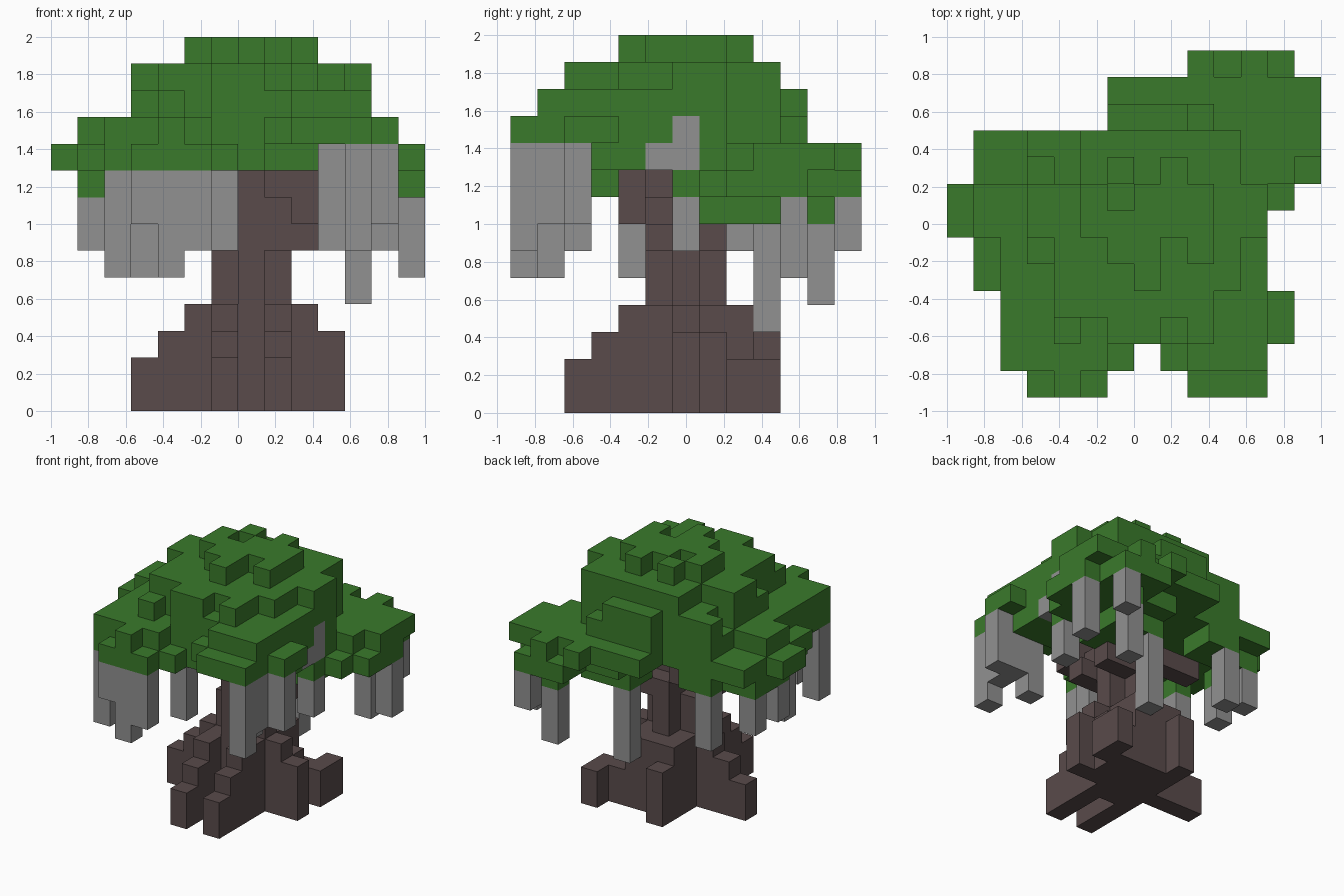
import bpy
import bmesh
from mathutils import Vector

cube = bpy.data.objects.get("Cube")
if cube:
    bpy.data.objects.remove(cube, do_unlink=True)

UNIT = 2 / 14
ORIGIN = Vector((-7, -6.5, 0))


def material(name, colour):
    mat = bpy.data.materials.new(name)
    mat.use_nodes = True
    mat.diffuse_color = (*colour, 1)
    mat.node_tree.nodes["Principled BSDF"].inputs["Base Color"].default_value = (*colour, 1)
    return mat


def span(value):
    """A single cell or an inclusive pair of cells."""
    first, last = value if isinstance(value, tuple) else (value, value)
    return range(first, last + 1)


class Blocks:
    """A part made of stacked cubes, meshed as one outer skin."""

    def __init__(self, name, mat):
        self.name, self.mat, self.cells = name, mat, set()

    def fill(self, x, y, z):
        self.cells |= {(i, j, k) for i in span(x) for j in span(y) for k in span(z)}

    def carve(self, x, y, z):
        self.cells -= {(i, j, k) for i in span(x) for j in span(y) for k in span(z)}

    def build(self):
        bm = bmesh.new()
        for cell in sorted(self.cells):
            for axis in range(3):
                for side in (-1, 1):
                    normal = Vector((0, 0, 0))
                    normal[axis] = side
                    if tuple(int(c + n) for c, n in zip(cell, normal)) in self.cells:
                        continue
                    u, v = Vector((0, 0, 0)), Vector((0, 0, 0))
                    u[(axis + 1) % 3] = side
                    v[(axis + 2) % 3] = 1
                    centre = Vector(cell) + ORIGIN + Vector((.5, .5, .5)) + normal / 2
                    corners = (-u - v, u - v, u + v, v - u)
                    bm.faces.new([bm.verts.new((centre + c / 2) * UNIT) for c in corners])
        bmesh.ops.remove_doubles(bm, verts=bm.verts, dist=UNIT / 100)
        bmesh.ops.dissolve_limit(bm, angle_limit=.01, verts=bm.verts, edges=bm.edges)
        mesh = bpy.data.meshes.new(self.name)
        bm.to_mesh(mesh)
        bm.free()
        mesh.materials.append(self.mat)
        bpy.context.collection.objects.link(bpy.data.objects.new(self.name, mesh))


green = material("leaf green", (.042, .195, .024))
brown = material("bark brown", (.1, .07, .07))
grey = material("vine grey", (.285, .285, .285))

# Cross-shaped trunk with its leaning upper half and branches
trunk = Blocks("trunk", brown)
trunk.fill(x=(6, 8), y=6, z=(0, 5))
trunk.fill(x=7, y=(5, 7), z=(0, 5))
trunk.fill(x=7, y=(5, 6), z=(6, 8))
trunk.fill(x=8, y=6, z=(6, 8))
trunk.fill(x=8, y=5, z=(6, 7))
trunk.fill(x=9, y=5, z=6)
trunk.fill(x=9, y=4, z=7)
trunk.fill(x=(8, 9), y=4, z=8)
trunk.fill(x=(7, 9), y=7, z=6)
trunk.fill(x=(4, 6), y=7, z=7)
trunk.build()

# Stepped roots
roots = Blocks("roots", brown)
roots.fill(x=(6, 8), y=(5, 7), z=(0, 3))
for column in (6, 8):
    for step in range(3):
        roots.fill(x=column, y=2 + step, z=(0, 1 + step))
for step in range(3):
    roots.fill(x=3 + step, y=6, z=(0, 1 + step))
roots.fill(x=9, y=6, z=(0, 3))
roots.fill(x=10, y=6, z=(0, 2))
roots.fill(x=10, y=(8, 9), z=(0, 1))
roots.fill(x=9, y=8, z=(0, 1))
roots.fill(x=9, y=7, z=(0, 2))
roots.fill(x=(6, 8), y=8, z=(0, 3))
roots.fill(x=6, y=9, z=(0, 2))
roots.build()

# Canopy, from the lowest tufts up
leaves = Blocks("canopy", green)
leaves.fill(x=(8, 10), y=(8, 9), z=7)
leaves.fill(x=10, y=7, z=7)
leaves.fill(x=11, y=11, z=7)
leaves.fill(x=(10, 12), y=(8, 12), z=8)
leaves.fill(x=12, y=7, z=8)
leaves.fill(x=13, y=(8, 10), z=8)
leaves.fill(x=(8, 9), y=(8, 10), z=8)
leaves.fill(x=(1, 4), y=8, z=8)
leaves.fill(x=(3, 4), y=9, z=8)
leaves.fill(x=1, y=(6, 7), z=8)
leaves.fill(x=2, y=(3, 4), z=8)
leaves.fill(x=11, y=(6, 7), z=8)

# Wide skirt
for column in (9, 11):
    leaves.fill(x=column, y=12, z=9)
leaves.fill(x=(6, 13), y=(9, 11), z=9)
leaves.fill(x=(1, 12), y=8, z=9)
leaves.fill(x=(1, 5), y=9, z=9)
leaves.fill(x=(0, 11), y=7, z=9)
leaves.fill(x=(0, 10), y=6, z=9)
leaves.fill(x=(1, 10), y=(4, 5), z=9)
leaves.fill(x=11, y=(3, 4), z=9)
leaves.fill(x=(2, 10), y=3, z=9)
leaves.fill(x=(2, 7), y=2, z=9)
leaves.fill(x=(2, 6), y=1, z=9)
leaves.fill(x=(3, 5), y=0, z=9)

# Front lobes and main shelf
leaves.fill(x=4, y=0, z=10)
leaves.fill(x=(9, 11), y=0, z=10)
leaves.fill(x=(2, 5), y=1, z=10)
leaves.fill(x=(8, 11), y=1, z=10)
leaves.fill(x=(2, 12), y=(2, 3), z=10)
leaves.fill(x=(2, 11), y=(4, 5), z=10)
leaves.fill(x=(1, 11), y=(6, 7), z=10)
leaves.carve(x=11, y=6, z=10)
leaves.fill(x=(3, 10), y=(8, 9), z=10)
leaves.fill(x=(6, 9), y=10, z=10)

# Upper dome
leaves.fill(x=(9, 11), y=1, z=11)
leaves.fill(x=4, y=2, z=11)
leaves.fill(x=(6, 11), y=2, z=11)
leaves.fill(x=(4, 11), y=(3, 4), z=11)
leaves.fill(x=(3, 11), y=(5, 7), z=11)
leaves.fill(x=(4, 10), y=(8, 9), z=11)
leaves.fill(x=3, y=9, z=11)
leaves.fill(x=(6, 8), y=10, z=11)
for column in (6, 7, 9):
    leaves.fill(x=column, y=2, z=12)
leaves.fill(x=(4, 9), y=3, z=12)
leaves.fill(x=(4, 10), y=(4, 5), z=12)
leaves.fill(x=(3, 11), y=(6, 7), z=12)
leaves.fill(x=(5, 10), y=(8, 9), z=12)

# Ragged crown
leaves.fill(x=(5, 9), y=(6, 7), z=13)
leaves.carve(x=6, y=7, z=13)
leaves.fill(x=(6, 7), y=5, z=13)
leaves.fill(x=7, y=4, z=13)
leaves.fill(x=9, y=5, z=13)
for column in (6, 8):
    leaves.fill(x=column, y=8, z=13)
leaves.build()

# Hanging vines at the front
vines = Blocks("hanging_vines", grey)
vines.fill(x=2, y=1, z=(5, 8))
vines.fill(x=3, y=(0, 1), z=(7, 8))
vines.fill(x=4, y=0, z=(5, 8))
vines.fill(x=5, y=0, z=(6, 8))
vines.fill(x=6, y=2, z=(6, 8))
vines.fill(x=11, y=0, z=(6, 9))
vines.fill(x=11, y=1, z=(7, 9))
vines.fill(x=10, y=2, z=(6, 9))
vines.fill(x=(11, 12), y=2, z=(7, 9))

# Hanging vines at the sides and back
vines.fill(x=2, y=4, z=(5, 7))
vines.fill(x=1, y=6, z=(6, 7))
vines.fill(x=1, y=8, z=(6, 7))
vines.fill(x=3, y=9, z=(5, 7))
vines.fill(x=8, y=9, z=(3, 6))
vines.fill(x=11, y=11, z=(4, 6))
vines.fill(x=13, y=10, z=(5, 7))
vines.fill(x=12, y=12, z=(6, 7))
vines.fill(x=11, y=6, z=(6, 7))
vines.fill(x=11, y=(5, 6), z=9)
vines.fill(x=11, y=6, z=10)
vines.build()
